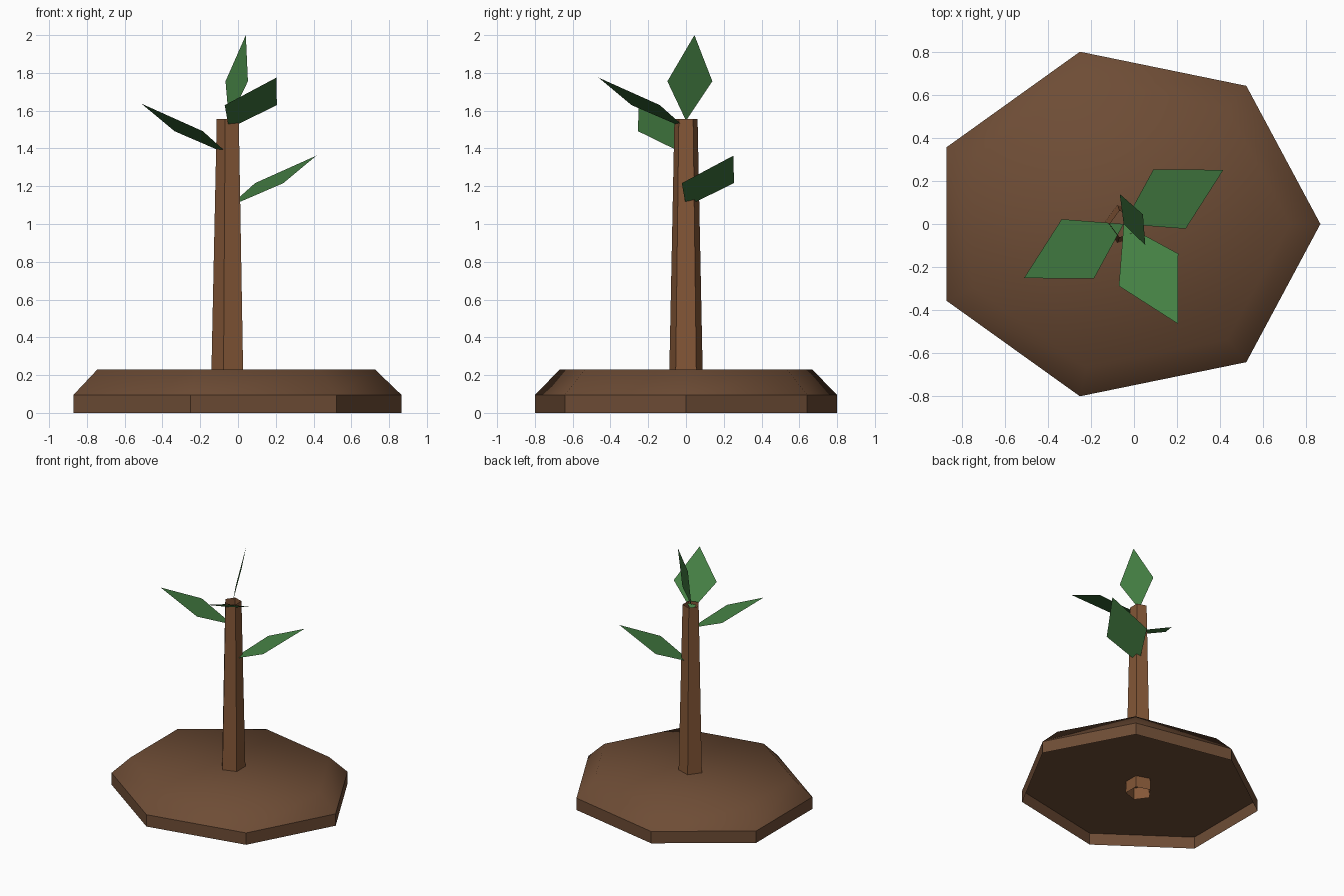
import bpy, bmesh, math

if "Cube" in bpy.data.objects:
    bpy.data.objects.remove(bpy.data.objects["Cube"])

CX = -0.048  # shared axis of mound, trunk and leaves


def material(name, rgb):
    m = bpy.data.materials.new(name)
    m.diffuse_color = (*rgb, 1.0)
    m.use_nodes = True
    m.node_tree.nodes["Principled BSDF"].inputs["Base Color"].default_value = m.diffuse_color
    return m


SOIL = material("soil brown", (0.155, 0.073, 0.036))
BARK = material("bark brown", (0.23, 0.095, 0.038))
LEAF = material("leaf green", (0.058, 0.21, 0.056))


def finish(bm, name, mat):
    me = bpy.data.meshes.new(name)
    bm.to_mesh(me)
    bm.free()
    me.materials.append(mat)
    ob = bpy.data.objects.new(name, me)
    bpy.context.collection.objects.link(ob)
    return ob


def ring(bm, n, rx, ry, z, start=0.0):
    return [bm.verts.new((CX + rx * math.cos(start + math.tau * i / n),
                          ry * math.sin(start + math.tau * i / n), z)) for i in range(n)]


def bridge(bm, a, b):
    n = len(a)
    return [bm.faces.new((a[i], a[(i + 1) % n], b[(i + 1) % n], b[i])) for i in range(n)]


# Soil mound: oval, open skirt, recessed floor, smooth bevelled top
bm = bmesh.new()
foot = ring(bm, 7, 0.914, 0.821, 0.0)
rim = ring(bm, 7, 0.914, 0.821, 0.095)
top = ring(bm, 7, 0.773, 0.685, 0.23)
bridge(bm, foot, rim)
soft = bridge(bm, rim, top) + [bm.faces.new(top)]
for f in soft:
    f.smooth = True
for i in range(7):
    bm.edges.get((rim[i], rim[(i + 1) % 7])).smooth = False
bm.faces.new(list(reversed(ring(bm, 7, 0.914, 0.821, 0.095))))
finish(bm, "soil_mound", SOIL)

# Trunk: tapered five-sided open tube
bm = bmesh.new()
bridge(bm, ring(bm, 5, 0.0975, 0.0975, 0.0, math.pi),
       ring(bm, 5, 0.0645, 0.0645, 1.555, math.pi))
finish(bm, "trunk", BARK)


# Leaves: flat kites growing from the trunk axis
def leaf(name, angle, base_z, reach, rise, half_width, mid=0.46):
    a = math.radians(angle)
    c, s = math.cos(a), math.sin(a)
    bm = bmesh.new()
    pts = [(0, 0, 0), (mid, -half_width, mid), (1, 0, 1), (mid, half_width, mid)]
    bm.faces.new([bm.verts.new((CX + c * u * reach - s * v,
                                s * u * reach + c * v,
                                base_z + w * rise)) for u, v, w in pts])
    finish(bm, name, LEAF)


for name, angle, z in (("right_leaf", 28.5, 1.092),
                       ("left_leaf", 208.5, 1.367),
                       ("front_leaf", 298.5, 1.505)):
    leaf(name, angle, z, 0.527, 0.27, 0.157)
leaf("top_leaf", 26.5, 1.547, 0.1, 0.453, 0.133)
